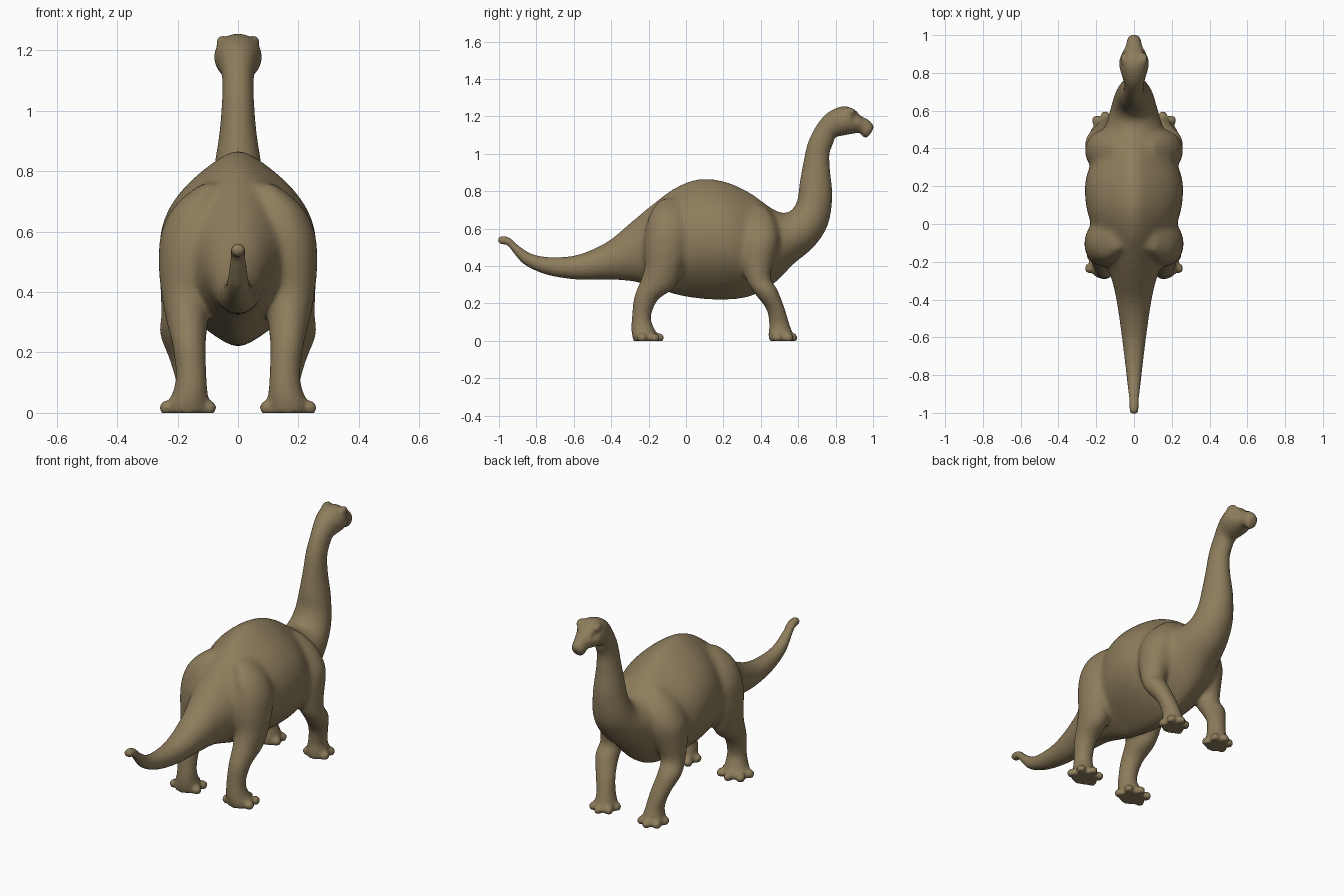
import bpy, bmesh, math
from mathutils import Vector, Matrix

if "Cube" in bpy.data.objects:
    bpy.data.objects.remove(bpy.data.objects["Cube"])

hide = bpy.data.materials.new("olive_brown_hide")
hide.diffuse_color = (0.27, 0.205, 0.108, 1)
hide.use_nodes = True
hide.node_tree.nodes["Principled BSDF"].inputs["Base Color"].default_value = hide.diffuse_color


def smooth_rows(rows, steps=4):
    """Catmull-Rom interpolation of section rows."""
    out = []
    for i in range(len(rows) - 1):
        a, b, c, d = (Vector(rows[min(max(k, 0), len(rows) - 1)])
                      for k in (i - 1, i, i + 1, i + 2))
        for s in range(steps):
            t = s / steps
            out.append(0.5 * (2 * b + (c - a) * t + (2 * a - 5 * b + 4 * c - d) * t * t
                              + (3 * b - a - 3 * c + d) * t ** 3))
    out.append(Vector(rows[-1]))
    return out


def loft(bm, rows, side=1, pinch=0, n=40):
    """Rows: y,z of one edge, y,z of the opposite edge, x centre, half width.
    Pinch narrows wide sections towards their top and bottom."""
    rings = []
    for y1, z1, y2, z2, xc, hw in smooth_rows(rows):
        ring = []
        p = pinch * min(max((hw - .1) / .12, 0), 1)
        for k in range(n):
            a = 2 * math.pi * k / n
            s = math.sin(a)
            t = 0.5 + 0.5 * s
            w = hw * math.cos(a) * (1 - p * abs(s) ** 3)
            ring.append(bm.verts.new((side * (xc + w), y2 + (y1 - y2) * t,
                                      z2 + (z1 - z2) * t)))
        rings.append(ring)
    faces = [bm.faces.new(rings[0]), bm.faces.new(rings[-1][::-1])]
    for r, q in zip(rings, rings[1:]):
        for k in range(n):
            j = (k + 1) % n
            faces.append(bm.faces.new((r[k], q[k], q[j], r[j])))
    bmesh.ops.recalc_face_normals(bm, faces=faces)


def ball(bm, centre, size):
    m = Matrix.Translation(centre) @ Matrix.Diagonal((*size, 1))
    bmesh.ops.create_uvsphere(bm, u_segments=20, v_segments=12, radius=1, matrix=m)


# tail, trunk, neck and head: top edge, bottom edge, half width
spine = [
    (-1.006, .55, -1.006, .53, .012), (-.99, .56, -.99, .516, .023),
    (-.945, .553, -.955, .511, .025), (-.89, .505, -.92, .468, .028),
    (-.81, .46, -.86, .405, .036), (-.70, .447, -.74, .353, .049),
    (-.57, .462, -.58, .328, .067), (-.42, .53, -.42, .328, .09),
    (-.30, .63, -.28, .318, .12), (-.18, .73, -.16, .283, .17),
    (-.05, .825, -.04, .245, .212), (.08, .868, .10, .224, .253),
    (.22, .85, .24, .222, .258), (.34, .795, .36, .245, .215),
    (.43, .73, .48, .315, .175), (.50, .688, .58, .415, .145),
    (.555, .692, .685, .505, .12), (.595, .75, .758, .62, .10),
    (.607, .84, .782, .77, .08), (.627, .95, .77, .91, .061),
    (.652, 1.06, .767, 1.0, .053), (.70, 1.155, .787, 1.055, .052),
    (.76, 1.222, .80, 1.088, .062), (.84, 1.255, .85, 1.10, .079),
    (.90, 1.237, .895, 1.108, .068), (.935, 1.203, .93, 1.111, .048),
    (.975, 1.183, .945, 1.092, .039), (.998, 1.158, .965, 1.087, .034),
    (1.005, 1.14, .985, 1.105, .018)]

# legs: back edge, front edge, x centre, half width
hind_leg = [
    (-.14, .76, -.03, .76, .09, .03), (-.19, .69, .0, .69, .135, .072),
    (-.215, .60, .025, .60, .155, .10), (-.225, .50, .015, .50, .163, .10),
    (-.22, .41, -.01, .41, .17, .087), (-.24, .33, -.06, .29, .168, .07),
    (-.277, .23, -.15, .22, .162, .055), (-.288, .13, -.188, .13, .155, .05),
    (-.292, .07, -.172, .07, .158, .057), (-.288, .03, -.15, .03, .165, .07),
    (-.28, .0, -.15, .0, .165, .07)]
front_leg = [
    (.34, .72, .43, .72, .08, .03), (.30, .64, .48, .64, .125, .075),
    (.285, .54, .50, .54, .155, .10), (.29, .43, .475, .43, .17, .089),
    (.325, .32, .452, .34, .19, .064), (.37, .25, .49, .27, .196, .061),
    (.43, .17, .528, .17, .172, .052), (.445, .09, .552, .09, .155, .048),
    (.441, .035, .57, .035, .152, .058), (.445, .0, .565, .0, .152, .057)]

bm = bmesh.new()
loft(bm, [(a, b, c, d, 0, w) for a, b, c, d, w in spine], pinch=.5)
for side in (1, -1):
    for leg, fx, fy, rx, ry in ((hind_leg, .166, -.208, .078, .064),
                                (front_leg, .152, .512, .06, .058)):
        loft(bm, leg, side)
        # fan of rounded toes
        for deg in (-25, 38, 90, 142, 205):
            a = math.radians(deg)
            ball(bm, (side * (fx + rx * math.cos(a)), fy + ry * math.sin(a), .017),
                 (.024, .027, .024))
    # brow ridge
    ball(bm, (side * .05, .872, 1.226), (.022, .035, .023))

mesh = bpy.data.meshes.new("long_necked_dinosaur")
bm.to_mesh(mesh)
bm.free()
dino = bpy.data.objects.new("long_necked_dinosaur", mesh)
bpy.context.collection.objects.link(dino)
bpy.context.view_layer.objects.active = dino
dino.select_set(True)

# fuse the parts into one soft skin
fuse = dino.modifiers.new("fuse", 'REMESH')
fuse.mode = 'VOXEL'
fuse.voxel_size = 0.009
bpy.ops.object.modifier_apply(modifier="fuse")

# blend shoulders and hips into the trunk more strongly than the rest
trunk = dino.vertex_groups.new(name="trunk")
for v in dino.data.vertices:
    x, y, z = v.co
    w = min((z - .3) / .12, (y + .45) / .15, (.62 - y) / .1, 1)
    if w > 0:
        trunk.add([v.index], w, 'REPLACE')
for name, group, rounds in (("soften", "", 4), ("blend", "trunk", 45)):
    m = dino.modifiers.new(name, 'SMOOTH')
    m.factor = 0.5
    m.iterations = rounds
    m.vertex_group = group
    bpy.ops.object.modifier_apply(modifier=name)

# eye hollows under the brows, and flat soles
for v in dino.data.vertices:
    d = (Vector((abs(v.co.x), v.co.y, v.co.z)) - Vector((.062, .905, 1.19))).length
    if d < .03:
        v.co.x *= 1 - .22 * (1 - d / .03)
    v.co.z = max(v.co.z, 0)
dino.data.materials.clear()
dino.data.materials.append(hide)
bpy.ops.object.shade_smooth()
